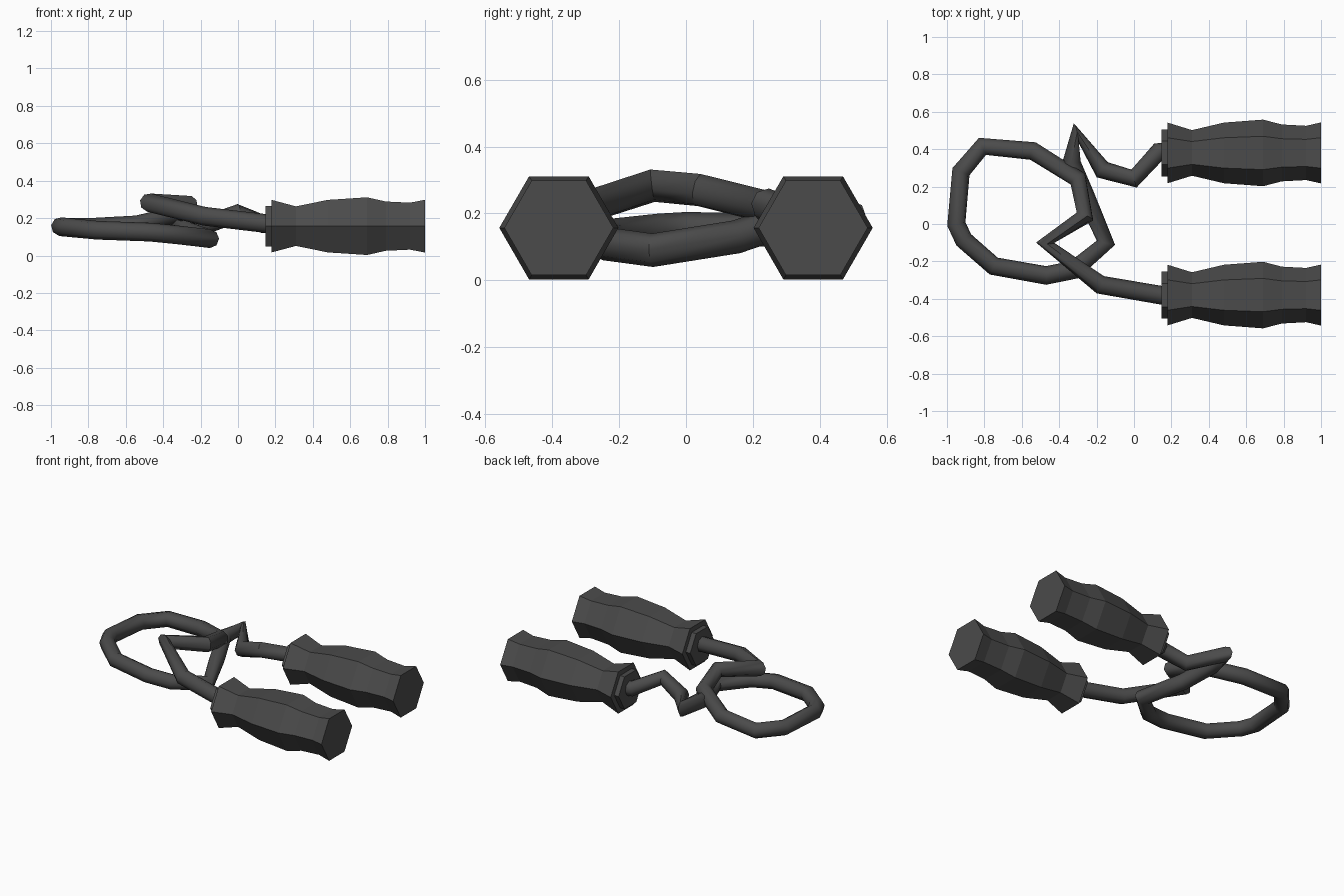
import bpy, bmesh, math

if "Cube" in bpy.data.objects:
    bpy.data.objects.remove(bpy.data.objects["Cube"])


def material(name, rgb):
    m = bpy.data.materials.new(name)
    m.diffuse_color = (*rgb, 1)
    m.use_nodes = True
    m.node_tree.nodes["Principled BSDF"].inputs["Base Color"].default_value = m.diffuse_color
    return m


GREY = material("dark_grey", (0.07, 0.07, 0.07))


def hex_lathe(name, profile, y, z):
    """Six-sided turned solid along x; profile is (x, radius)."""
    bm = bmesh.new()
    rings = []
    for x, r in profile:
        rings.append([bm.verts.new((x, y + r * math.cos(k * math.pi / 3),
                                    z + r * math.sin(k * math.pi / 3))) for k in range(6)])
    for a, b in zip(rings, rings[1:]):
        for k in range(6):
            bm.faces.new((a[k], a[(k + 1) % 6], b[(k + 1) % 6], b[k]))
    bm.faces.new(rings[0])
    bm.faces.new(rings[-1])
    bmesh.ops.recalc_face_normals(bm, faces=bm.faces)
    me = bpy.data.meshes.new(name)
    bm.to_mesh(me)
    bm.free()
    me.materials.append(GREY)
    ob = bpy.data.objects.new(name, me)
    bpy.context.collection.objects.link(ob)
    return ob


# Handles and their collars
GRIP = [(0.18, 0.162), (0.31, 0.122), (0.48, 0.162), (0.69, 0.178),
        (0.79, 0.152), (0.92, 0.145), (1.0, 0.163)]
for side, y in (("left", -0.38), ("right", 0.38)):
    hex_lathe(side + "_handle", GRIP, y, 0.157)
    hex_lathe(side + "_collar", [(0.147, 0.125), (0.19, 0.125)], y, 0.157)

# Rope: one strand that makes a loop and crosses itself
PATH = [(0.20, -0.39, 0.165), (-0.18, -0.325, 0.21), (-0.475, -0.10, 0.283),
        (-0.262, 0.04, 0.27), (-0.30, 0.24, 0.22), (-0.54, 0.39, 0.165),
        (-0.81, 0.415, 0.15), (-0.925, 0.28, 0.15), (-0.95, 0.0, 0.155),
        (-0.91, -0.085, 0.15), (-0.75, -0.225, 0.135), (-0.47, -0.275, 0.125),
        (-0.32, -0.245, 0.11), (-0.15, -0.10, 0.09), (-0.26, 0.15, 0.13),
        (-0.335, 0.33, 0.19), (-0.31, 0.49, 0.19), (-0.17, 0.29, 0.165),
        (0.0, 0.243, 0.225), (0.13, 0.385, 0.17), (0.20, 0.39, 0.165)]
cu = bpy.data.curves.new("rope", "CURVE")
cu.dimensions = "3D"
cu.bevel_depth = 0.05
cu.bevel_resolution = 2
cu.use_fill_caps = True
sp = cu.splines.new("POLY")
sp.points.add(len(PATH) - 1)
for p, co in zip(sp.points, PATH):
    p.co = (*co, 1)
cu.materials.append(GREY)
rope = bpy.data.objects.new("rope", cu)
bpy.context.collection.objects.link(rope)
bpy.context.view_layer.objects.active = rope
rope.select_set(True)
bpy.ops.object.convert(target="MESH")
bpy.ops.object.shade_smooth_by_angle(angle=math.radians(50))
